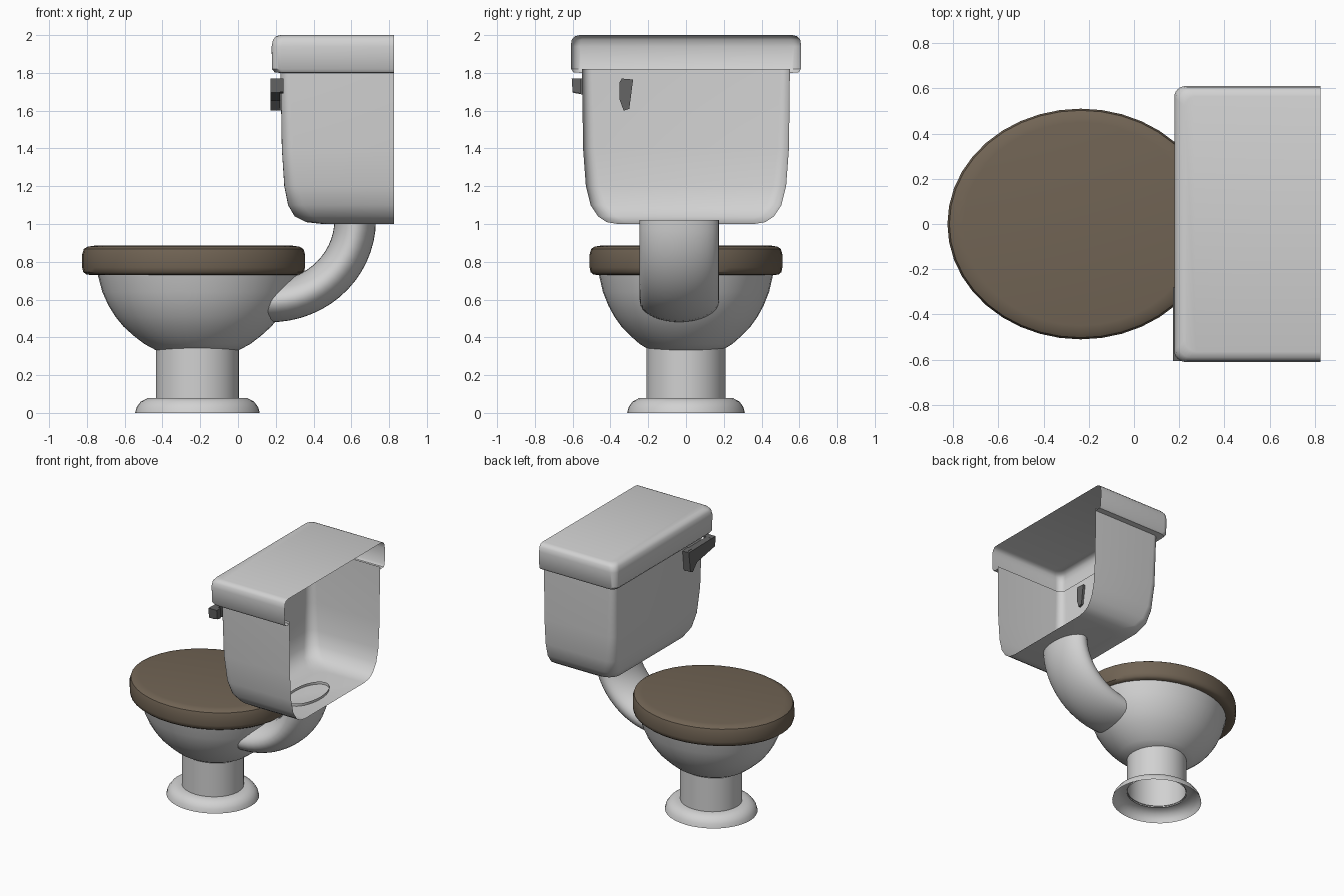
import bpy, bmesh
from math import sin, cos, pi, radians

cube = bpy.data.objects.get("Cube")
if cube:
    bpy.data.objects.remove(cube, do_unlink=True)

BACK = 0.825      # open rear plane of the tank
CENTRE = -0.22    # bowl axis


def material(name, rgb):
    m = bpy.data.materials.new(name)
    m.use_nodes = True
    m.diffuse_color = (*rgb, 1)
    bsdf = next(n for n in m.node_tree.nodes if n.type == 'BSDF_PRINCIPLED')
    bsdf.inputs["Base Color"].default_value = (*rgb, 1)
    return m


ceramic = material("ceramic grey", (0.64, 0.64, 0.64))
wood = material("brown wood", (0.165, 0.127, 0.089))
metal = material("dark metal", (0.13, 0.13, 0.13))


def skin(name, rows, mat, closed=True, cap_start=False, cap_end=False, angle=40):
    """Join rows of points into a surface, optionally capped."""
    bm = bmesh.new()
    loops = [[bm.verts.new(p) for p in row] for row in rows]
    n = len(loops[0])
    for a, b in zip(loops, loops[1:]):
        for i in range(n if closed else n - 1):
            j = (i + 1) % n
            bm.faces.new((a[i], a[j], b[j], b[i]))
    if cap_start:
        bm.faces.new(loops[0])
    if cap_end:
        bm.faces.new(loops[-1])
    bmesh.ops.recalc_face_normals(bm, faces=bm.faces)
    mesh = bpy.data.meshes.new(name)
    bm.to_mesh(mesh)
    bm.free()
    mesh.materials.append(mat)
    obj = bpy.data.objects.new(name, mesh)
    bpy.context.collection.objects.link(obj)
    bpy.ops.object.select_all(action='DESELECT')
    obj.select_set(True)
    bpy.context.view_layer.objects.active = obj
    bpy.ops.object.shade_smooth_by_angle(angle=radians(angle))
    return obj


def oval(cx, rx, ry, z, sides=40):
    return [(cx + rx * cos(2 * pi * i / sides), ry * sin(2 * pi * i / sides), z)
            for i in range(sides)]


def u_section(z, front, half, r, steps=6):
    """Three-sided outline, rounded at both front corners, open at the rear."""
    pts = [(BACK, -half, z)]
    for start, cy in ((1.5 * pi, r - half), (pi, half - r)):
        for i in range(steps + 1):
            a = start - i * pi / 2 / steps
            pts.append((front + r + r * cos(a), cy + r * sin(a), z))
    return pts + [(BACK, half, z)]


# Flared foot, hollow underneath
foot = [(0.33, 0), (0.322, 0.03), (0.30, 0.06), (0.26, 0.08), (0.215, 0.08)]
skin("foot", [oval(CENTRE + 0.005, r, r * 0.945, z) for r, z in foot], ceramic)

# Pedestal tube
skin("pedestal", [oval(CENTRE + 0.005, 0.22, 0.21, z) for z in (0.07, 0.35)], ceramic)

# Bowl
bowl = [(0.40, 0.328), (0.53, 0.365), (0.64, 0.41), (0.74, 0.458), (0.82, 0.51),
        (0.89, 0.57), (0.95, 0.64), (1.0, 0.74)]
skin("bowl", [oval(CENTRE + 0.005, r * 0.53, r * 0.463, z) for r, z in bowl],
     ceramic, cap_start=True)

# Closed seat
seat = [(0.90, 0.73), (0.96, 0.732), (0.99, 0.745), (1.0, 0.77), (1.0, 0.84),
        (0.985, 0.868), (0.95, 0.88), (0.88, 0.886)]
skin("seat", [oval(-0.235, r * 0.59, r * 0.51, z) for r, z in seat],
     wood, cap_start=True, cap_end=True)

# Curved oval pipe from tank floor into the bowl
pipe = []
for k in range(19):
    a = radians(110) * k / 18
    row = []
    for i in range(32):
        t = 2 * pi * i / 32
        d = 0.11 * cos(t)
        row.append((0.17 + (0.45 + d) * cos(a), -0.035 + 0.21 * sin(t),
                    1.02 - (0.43 + d) * sin(a)))
    pipe.append(row)
skin("pipe", pipe, ceramic)

# Tank shell, open at the rear and top
tank = [(1.82, 0.225, 0.55, 0.05), (1.4, 0.232, 0.545, 0.06), (1.2, 0.245, 0.53, 0.07),
        (1.1, 0.265, 0.505, 0.08), (1.04, 0.30, 0.465, 0.09), (1.01, 0.36, 0.42, 0.10),
        (1.0, 0.45, 0.36, 0.10)]
skin("tank", [u_section(*s) for s in tank], ceramic, closed=False, cap_end=True)

# Tank lid shell with an inward flange
lid = [(1.8, 0.225, 0.55, 0.05), (1.802, 0.195, 0.595, 0.05), (1.82, 0.18, 0.608, 0.05),
       (1.94, 0.178, 0.61, 0.05), (1.975, 0.185, 0.605, 0.05),
       (1.993, 0.20, 0.59, 0.05), (2.0, 0.225, 0.565, 0.05)]
skin("tank_lid", [u_section(*s) for s in lid], ceramic, closed=False, cap_end=True)

# Flush handle: lever, hub through the wall, and outer tip
lever = [(-0.28, 1.765), (-0.30, 1.61), (-0.33, 1.60), (-0.38, 1.655),
         (-0.60, 1.695), (-0.605, 1.77)]
hub = [(-0.28, 1.765), (-0.30, 1.61), (-0.33, 1.60), (-0.352, 1.66), (-0.352, 1.75),
       (-0.34, 1.77)]
tip = [(-0.558, 1.69), (-0.60, 1.70), (-0.605, 1.77), (-0.558, 1.77)]
for name, outline, x0, x1 in (("handle_lever", lever, 0.172, 0.222),
                              ("handle_hub", hub, 0.19, 0.245),
                              ("handle_tip", tip, 0.172, 0.242)):
    skin(name, [[(x, y, z) for y, z in outline] for x in (x0, x1)], metal,
         cap_start=True, cap_end=True, angle=30)
